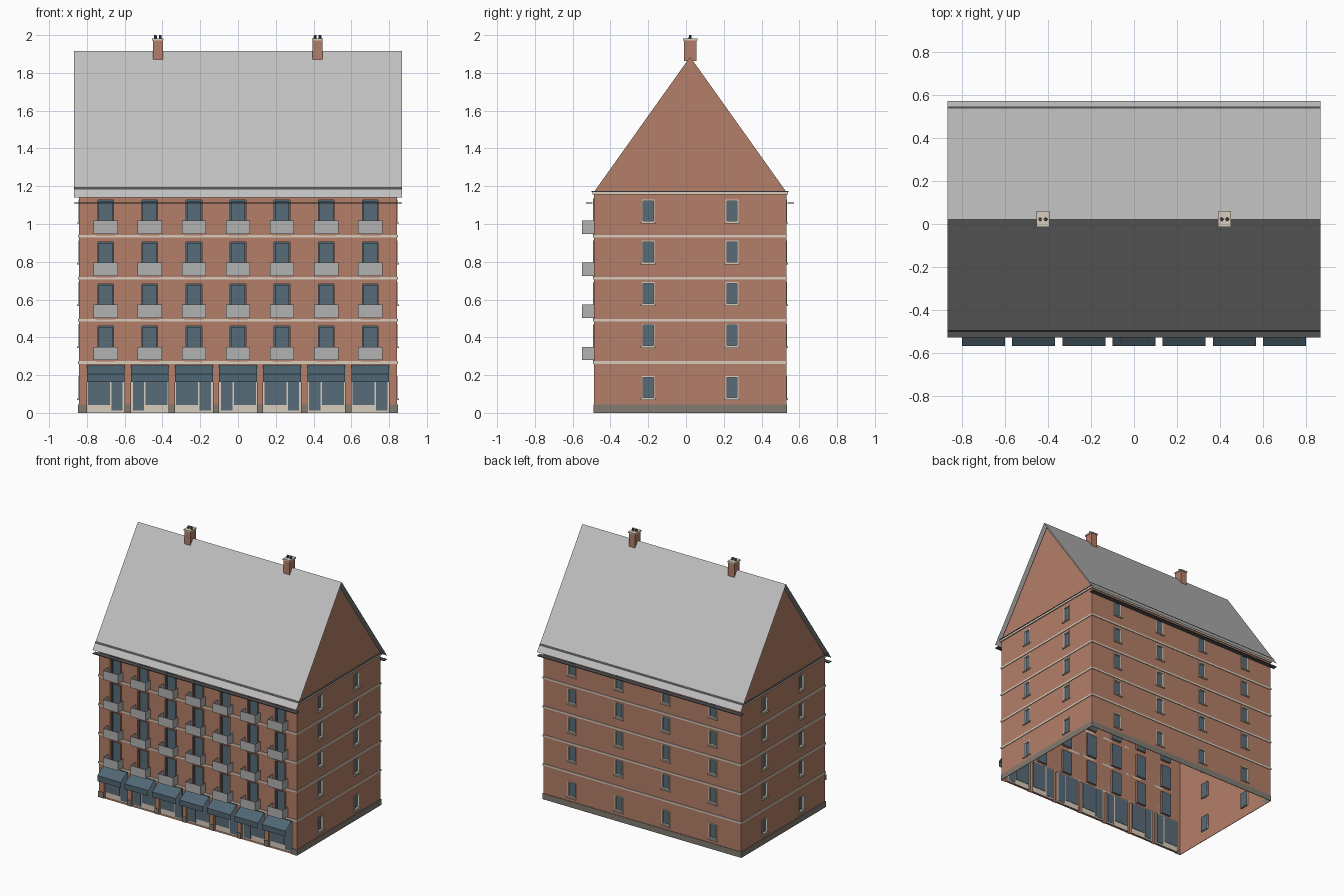
import bpy, bmesh, math
from mathutils import Matrix

if "Cube" in bpy.data.objects:
    bpy.data.objects.remove(bpy.data.objects["Cube"])


def material(name, r, g, b):
    m = bpy.data.materials.new(name)
    m.diffuse_color = [(c / 255 / 12.92 if c < 11 else ((c / 255 + 0.055) / 1.055) ** 2.4)
                       for c in (r, g, b)] + [1]
    m.use_nodes = True
    m.node_tree.nodes["Principled BSDF"].inputs["Base Color"].default_value = m.diffuse_color
    return m


BRICK = material("brick", 180, 126, 104)
CREAM = material("cream stone", 216, 204, 188)
SLATE = material("slate blue glass", 88, 108, 120)
AWNING = material("awning blue", 80, 102, 115)
ROOF = material("roof grey", 192, 192, 192)
RAIL = material("balcony grey", 178, 178, 178)
PLINTH = material("plinth grey", 130, 123, 114)
DARK = material("dark grey", 80, 80, 80)

CY = 0.022                 # depth centre of the house
HX, HY = 0.842, 0.509      # half width and half depth
TOP, GABLE, RIDGE, SLOPE = 1.17, 1.885, 1.915, 1.407
BANDS = [0.267, 0.490, 0.712, 0.935]
COLS = [(i - 3) * 0.2335 for i in range(7)]


def side(turn):
    """Frame of one facade: local x runs along it, local -y points outward."""
    return Matrix.Translation((0, CY, 0)) @ Matrix.Rotation(turn * math.pi / 2, 4, 'Z')


def finish(name, bm, mats, frame):
    me = bpy.data.meshes.new(name)
    bm.transform(frame)
    bm.to_mesh(me)
    bm.free()
    for m in mats:
        me.materials.append(m)
    ob = bpy.data.objects.new(name, me)
    bpy.context.collection.objects.link(ob)
    return ob


def quad(bm, pts, mat=0):
    f = bm.faces.new([bm.verts.new(p) for p in pts])
    f.material_index = mat


def boxes(name, mat, items, frame=side(0)):
    bm = bmesh.new()
    for x0, x1, y0, y1, z0, z1 in items:
        m = Matrix.Translation(((x0 + x1) / 2, (y0 + y1) / 2, (z0 + z1) / 2))
        m = m @ Matrix.Diagonal((x1 - x0, y1 - y0, z1 - z0, 1))
        bmesh.ops.create_cube(bm, size=1, matrix=m)
    return finish(name, bm, [mat], frame)


def wall(name, frame, half, dist, holes, gable=False):
    """Brick sheet with recessed openings; a hole is (u0, u1, z0, z1, depth, material)."""
    bm = bmesh.new()
    us = sorted({-half, half} | {round(v, 4) for h in holes for v in h[:2]})
    zs = sorted({0, TOP} | {round(v, 4) for h in holes for v in h[2:4]})
    for a, b in zip(us, us[1:]):
        for c, d in zip(zs, zs[1:]):
            u, z = (a + b) / 2, (c + d) / 2
            if not any(h[0] < u < h[1] and h[2] < z < h[3] for h in holes):
                quad(bm, [(a, -dist, c), (b, -dist, c), (b, -dist, d), (a, -dist, d)])
    for a, b, c, d, depth, mat in holes:
        o, i = -dist, -dist + depth
        quad(bm, [(a, i, c), (b, i, c), (b, i, d), (a, i, d)], mat)
        ring = [(a, c), (b, c), (b, d), (a, d)]
        for (p, q), (r, s) in zip(ring, ring[1:] + ring[:1]):
            quad(bm, [(p, o, q), (r, o, s), (r, i, s), (p, i, q)])
    if gable:
        quad(bm, [(-half, -dist, TOP), (half, -dist, TOP), (0, -dist, GABLE)])
    bmesh.ops.remove_doubles(bm, verts=bm.verts, dist=1e-5)
    return finish(name, bm, [BRICK, SLATE, CREAM], frame)


def surround(a, b, c, d, w, y0, y1):
    """Four bars framing an opening, lying inside its edge."""
    return [(a, a + w, y0, y1, c, d), (b - w, b, y0, y1, c, d),
            (a + w, b - w, y0, y1, d - w, d), (a + w, b - w, y0, y1, c, c + w)]


# Side and back facades with framed windows and sills
ROWS = [0.135, 0.411, 0.633, 0.853, 1.069]
for turn, label, half, dist, cols in (
        (1, "right", HY, HX, (-0.222, 0.222)),
        (2, "back", HX, HY, (-0.6, -0.2, 0.2, 0.6)),
        (3, "left", HY, HX, (-0.222, 0.222))):
    holes = [(u - 0.034, u + 0.034, z - 0.06, z + 0.06, 0.014, 1) for u in cols for z in ROWS]
    wall(label + "_wall", side(turn), half, dist, holes, turn != 2)
    bars = [b for h in holes for b in surround(*h[:4], 0.007, -dist - 0.003, -dist + 0.013)]
    boxes(label + "_window_frames", CREAM, bars, side(turn))
    boxes(label + "_window_sills", CREAM,
          [(h[0] - 0.006, h[1] + 0.006, -dist - 0.01, -dist, h[2] - 0.007, h[2]) for h in holes],
          side(turn))

# Front facade: balcony doors above, shop bays below
doors = [(x - 0.042, x + 0.042, z + 0.012, z + 0.192, 0.016, 1) for x in COLS for z in BANDS]
bays = [(x - 0.1, x + 0.1, 0, 0.254, 0.02, 2) for x in COLS]
wall("front_wall", side(0), HX, HY, doors + bays)
boxes("door_surrounds", BRICK,
      [b for h in doors for b in surround(h[0] - 0.008, h[1] + 0.008, h[2] - 0.008, h[3] + 0.008,
                                          0.008, -HY - 0.006, -HY)])
boxes("door_frames", AWNING,
      [b for h in doors for b in surround(*h[:4], 0.007, -HY + 0.008, -HY + 0.015)])

# Shop glazing and shop doors, with the door side alternating
glass, shop_doors = [], []
for i, x in enumerate(COLS):
    s = 1 if i % 2 == 0 else -1
    g = sorted((x - s * 0.094, x + s * 0.022))
    d = sorted((x + s * 0.03, x + s * 0.09))
    glass.append((*g, -HY + 0.016, -HY + 0.023, 0.042, 0.246))
    shop_doors.append((*d, -HY + 0.014, -HY + 0.022, 0.012, 0.246))
boxes("shop_windows", SLATE, glass)
boxes("shop_doors", SLATE, shop_doors)

# Awnings: sloping sheet with a hanging valance
bm = bmesh.new()
for x in COLS:
    a, b = x - 0.1, x + 0.1
    prof = [(-0.589, 0.164), (-0.589, 0.206), (-HY - 0.003, 0.254)]
    for (y0, z0), (y1, z1) in zip(prof, prof[1:]):
        quad(bm, [(a, y0, z0), (b, y0, z0), (b, y1, z1), (a, y1, z1)])
finish("awnings", bm, [AWNING], side(0))

# Balcony railings: front panel and two cheeks
rails = []
for x in COLS:
    for z in BANDS:
        a, b, c, d = x - 0.064, x + 0.064, z + 0.013, z + 0.083
        rails += [(a, b, -0.572, -0.569, c, d), (a, a + 0.003, -0.569, -HY, c, d),
                  (b - 0.003, b, -0.569, -HY, c, d)]
boxes("balcony_railings", RAIL, rails)


def ring(out, z0, z1):
    """Four bars wrapping the house at one height."""
    x, y = HX + out, HY + out
    return [(-x, x, -y, -HY, z0, z1), (-x, x, HY, y, z0, z1),
            (-x, -HX, -HY, HY, z0, z1), (HX, x, -HY, HY, z0, z1)]


# Floor bands and top cornice
boxes("floor_bands", CREAM, [b for z in BANDS for b in ring(0.005, z - 0.007, z + 0.007)])
boxes("cornice", CREAM, ring(0.008, 1.155, 1.17))
boxes("cornice_edge", DARK, ring(0.012, 1.17, 1.174))

# Plinth, interrupted by the shop bays along the front
edges = [-HX - 0.004] + [v for h in bays for v in h[:2]] + [HX + 0.004]
boxes("plinth", PLINTH, ring(0.004, 0, 0.045)[1:] +
      [(a, b, -HY - 0.004, -HY, 0, 0.045) for a, b in zip(edges[::2], edges[1::2])])

# Roof slopes, snow guards and eave gutters, mirrored front to back
RX, RY = 0.867, 0.551
for label, turn in (("front", 0), ("back", 2)):
    def line(y, lift=0.0):
        z = RIDGE - SLOPE * abs(y) + lift
        return (-RX, y, z), (RX, y, z)
    bm = bmesh.new()
    a, b = line(-RY)
    c, d = line(0)
    quad(bm, [a, b, d, c])
    finish(label + "_roof", bm, [ROOF], side(turn))
    bm = bmesh.new()
    a, b = line(-0.525, 0.005)
    c, d = line(-0.515, 0.005)
    quad(bm, [a, b, d, c])
    finish(label + "_snow_guard", bm, [DARK], side(turn))
    boxes(label + "_gutter", DARK, [(-RX, RX, -RY, -RY + 0.035, 1.109, 1.114)], side(turn))

# Chimneys with caps and pots
for label, x in (("left", -0.424), ("right", 0.421)):
    boxes(label + "_chimney", BRICK, [(x - 0.026, x + 0.026, -0.032, 0.033, 1.862, 1.972)])
    boxes(label + "_chimney_cap", CREAM, [(x - 0.03, x + 0.03, -0.037, 0.038, 1.972, 1.982)])
    bm = bmesh.new()
    for s in (-1, 1):
        bmesh.ops.create_cone(bm, cap_ends=True, segments=10, radius1=0.008, radius2=0.007,
                              depth=0.02, matrix=Matrix.Translation((x + s * 0.013, 0, 1.99)))
    finish(label + "_chimney_pots", bm, [DARK], side(0))
